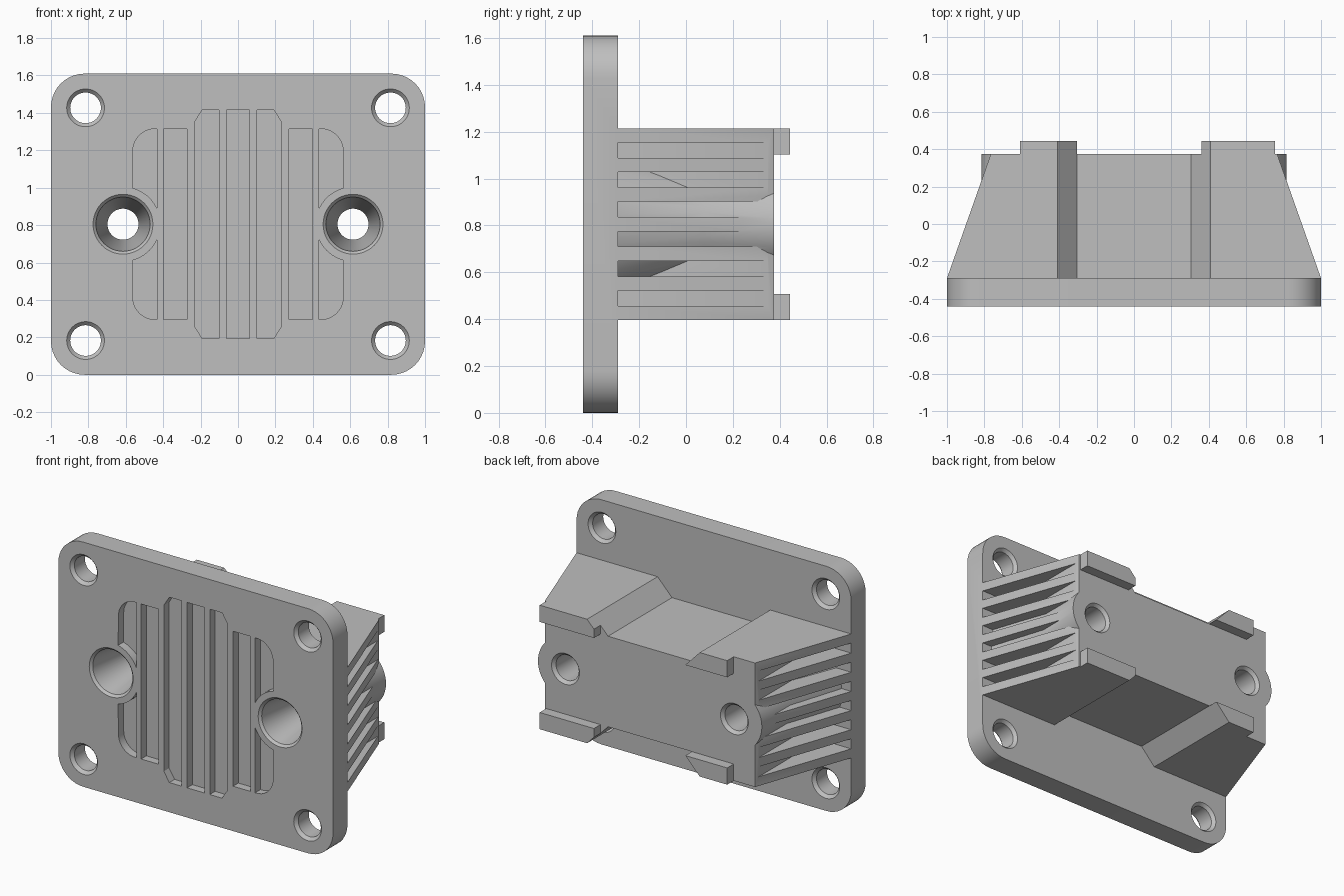
import bpy, bmesh, math

if "Cube" in bpy.data.objects:
    bpy.data.objects.remove(bpy.data.objects["Cube"])

GREY = bpy.data.materials.new("light grey plastic")
GREY.diffuse_color = (0.52, 0.52, 0.52, 1)
GREY.use_nodes = True
GREY.node_tree.nodes["Principled BSDF"].inputs["Base Color"].default_value = GREY.diffuse_color
MID = 0.805                       # height of the plate centre
Y0, Y1, Y2, Y3 = -0.44, -0.29, 0.375, 0.443   # plate front, plate back, block back, lip back


def finish(name, bm):
    bmesh.ops.recalc_face_normals(bm, faces=bm.faces)
    me = bpy.data.meshes.new(name)
    bm.to_mesh(me)
    bm.free()
    me.materials.append(GREY)
    ob = bpy.data.objects.new(name, me)
    bpy.context.collection.objects.link(ob)
    return ob


def prism(name, pts, ya, yb):
    """Extrude an x/z outline from ya to yb."""
    bm = bmesh.new()
    a = [bm.verts.new((x, ya, z)) for x, z in pts]
    b = [bm.verts.new((x, yb, z)) for x, z in pts]
    n = len(pts)
    bm.faces.new(a)
    bm.faces.new(b[::-1])
    for i in range(n):
        j = (i + 1) % n
        bm.faces.new((a[i], b[i], b[j], a[j]))
    return finish(name, bm)


def spindle(name, cx, cz, prof, seg=48):
    """Round solid along y from (y, radius) pairs."""
    bm = bmesh.new()
    rings = [[bm.verts.new((cx + r * math.cos(2 * math.pi * k / seg), y,
                            cz + r * math.sin(2 * math.pi * k / seg)))
              for k in range(seg)] for y, r in prof]
    bm.faces.new(rings[0])
    bm.faces.new(rings[-1][::-1])
    for p, q in zip(rings, rings[1:]):
        for k in range(seg):
            j = (k + 1) % seg
            bm.faces.new((p[k], q[k], q[j], p[j]))
    return finish(name, bm)


def rect(xa, xb, za, zb):
    return [(xa, za), (xb, za), (xb, zb), (xa, zb)]


def arc(cx, cz, r, a0, a1, n=10):
    return [(cx + r * math.cos(math.radians(a0 + (a1 - a0) * i / n)),
             cz + r * math.sin(math.radians(a0 + (a1 - a0) * i / n))) for i in range(n + 1)]


def combine(target, tool, op):
    m = target.modifiers.new(op, 'BOOLEAN')
    m.operation, m.solver, m.object = op, 'EXACT', tool
    bpy.context.view_layer.objects.active = target
    bpy.ops.object.modifier_apply(modifier=m.name)
    bpy.data.objects.remove(tool)


# Tapered block with a shallow channel across its top and bottom
half = [(1.0, 0.405), (0.41, 0.0), (0.305, -0.105)]
top = [(1.0, MID + 0.408), (0.41, MID + 0.408), (0.305, MID + 0.298),
       (-0.305, MID + 0.298), (-0.41, MID + 0.408), (-1.0, MID + 0.408)]
block = prism("bracket", top + [(x, 2 * MID - z) for x, z in reversed(top)], Y1, Y2)
for v in block.data.vertices:
    if abs(v.co.x) > 0.9 and v.co.y > 0:
        v.co.x = math.copysign(0.765, v.co.x)

# Slots leaving thin fins on both sides
for s in (-1, 1):
    for i in range(6):
        z = MID + (i - 2.5) * 0.126
        combine(block, prism("slot", rect(s * 0.774, s * 1.2, z - 0.033, z + 0.033),
                             Y1 - 0.05, 0.5), 'DIFFERENCE')

# Screw bosses, flared towards the plate
for s in (-1, 1):
    combine(block, spindle("boss", s * 0.615, MID,
                           [(Y1, 0.317), (0.08, 0.2), (Y2, 0.2)]), 'UNION')

# Rounded plate
R = 0.18
outline = (arc(1 - R, R, R, -90, 0) + arc(1 - R, 2 * MID - R, R, 0, 90)
           + arc(R - 1, 2 * MID - R, R, 90, 180) + arc(R - 1, R, R, 180, 270))
combine(block, prism("plate", outline, Y0, Y1), 'UNION')

# Four retaining lips on the back, with ends following the channel slope
hi, lo, end = MID + 0.408, MID + 0.298, 0.36
long_lip = [(0.755, lo), (0.755, hi), (0.41, hi), (end, hi - 0.0524), (end, lo)]
short_lip = [(-0.61, lo), (-0.61, hi), (-0.41, hi), (-0.305, lo)]
for shape in (long_lip, short_lip):
    for flip in (False, True):
        pts = [(x, 2 * MID - z) for x, z in shape] if flip else shape
        combine(block, prism("lip", pts, Y2, Y3), 'UNION')

# Corner mounting holes, chamfered at both ends
for sx in (-1, 1):
    for sz in (-1, 1):
        combine(block, spindle("mount_hole", sx * 0.815, MID + sz * 0.622,
                               [(Y0 - 0.02, 0.12), (Y0 + 0.02, 0.082),
                                (Y1 - 0.02, 0.082), (Y1 + 0.02, 0.12)]), 'DIFFERENCE')

# Tapered screw holes through the bosses
for s in (-1, 1):
    combine(block, spindle("screw_hole", s * 0.615, MID,
                           [(Y0 - 0.015, 0.175), (Y0 + 0.015, 0.145), (0.0, 0.083),
                            (Y2 - 0.02, 0.083), (Y2 + 0.02, 0.12)]), 'DIFFERENCE')

# Shallow grooves in the plate front
D = Y0 + 0.055
combine(block, prism("groove", rect(-0.0625, 0.0625, MID - 0.61, MID + 0.61), Y0 - 0.05, D),
        'DIFFERENCE')
c = 0.04
inner = [(0.1025, MID - 0.61), (0.232 - c, MID - 0.61), (0.232, MID - 0.61 + 1.6 * c),
         (0.232, MID + 0.61 - 1.6 * c), (0.232 - c, MID + 0.61), (0.1025, MID + 0.61)]
middle = rect(0.272, 0.398, MID - 0.51, MID + 0.51)
# outer groove: rounded corner outside, curved relief around the screw hole
outer = ([(0.4325, MID + 0.51)] + arc(0.4425, MID + 0.39, 0.12, 90, 0)
         + arc(0.615, MID, 0.2, 104.5, 155.9))
for s in (-1, 1):
    for shape in (inner, middle, outer, [(x, 2 * MID - z) for x, z in outer]):
        combine(block, prism("groove", [(s * x, z) for x, z in shape], Y0 - 0.05, D),
                'DIFFERENCE')

bpy.ops.object.select_all(action='DESELECT')
block.select_set(True)
bpy.context.view_layer.objects.active = block
bpy.ops.object.shade_smooth_by_angle(angle=math.radians(25))
